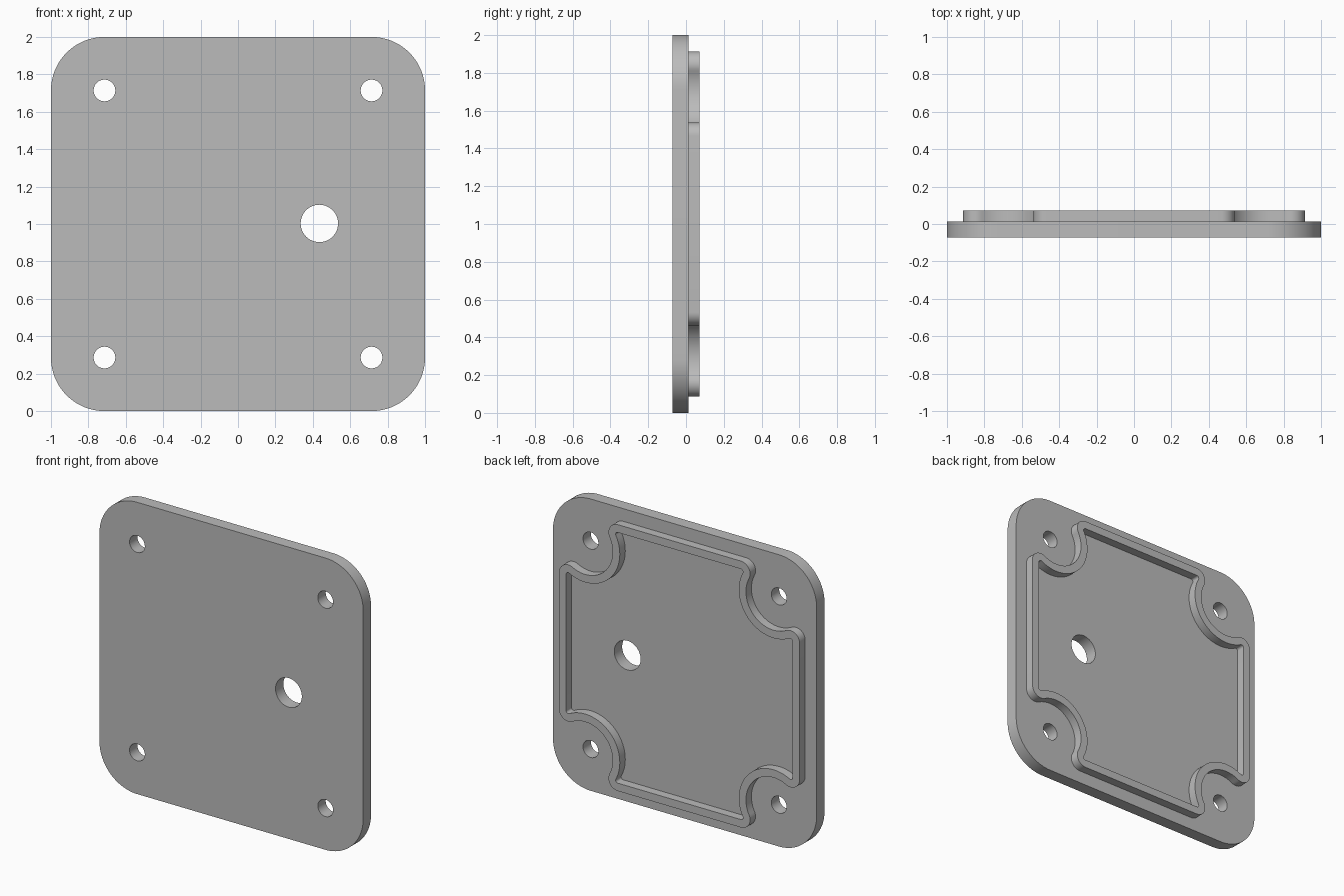
import bpy
import bmesh
from math import sin, cos, pi, atan2, hypot, radians

cube = bpy.data.objects.get("Cube")
if cube:
    bpy.data.objects.remove(cube, do_unlink=True)

BACK, FRONT, STEP = 0.0725, -0.0725, 0.013   # depths along y
HOLE = 0.714                                 # screw hole offset from the middle
EDGE, LIP, FILLET, WALL = 0.913, 0.537, 0.07, 0.054

grey = bpy.data.materials.new("light grey")
grey.use_nodes = True
colour = (0.5, 0.5, 0.5, 1)
grey.diffuse_color = colour
grey.node_tree.nodes["Principled BSDF"].inputs["Base Color"].default_value = colour


def arc(cx, cy, r, start, end, steps):
    angles = [start + (end - start) * i / steps for i in range(steps + 1)]
    return [(cx + r * cos(a), cy + r * sin(a)) for a in angles]


def circle(cx, cy, r, steps=48):
    return arc(cx, cy, r, 0, 2 * pi, steps)[:-1]


def four_corners(corner):
    """Repeat one corner by quarter turns to close the outline."""
    outline = []
    for _ in range(4):
        outline += corner
        corner = [(-y, x) for x, y in corner]
    return outline


def rim_outline(inset):
    """Straight sides, rounded ends and a scoop around each screw hole."""
    far, near = EDGE - FILLET, LIP - FILLET
    dx, dy = HOLE - far, HOLE - near
    toward = atan2(dy, dx)
    scoop = hypot(dx, dy) - FILLET + inset
    r = FILLET - inset
    start = toward - pi
    corner = arc(far, near, r, 0, toward, 12)
    corner += arc(HOLE, HOLE, scoop, start, -pi * 1.5 - start, 32)[1:-1]
    corner += arc(near, far, r, pi / 2 - toward, pi / 2, 12)
    return four_corners(corner)


def slab(name, outlines, y0, y1):
    """Extrude the first outline, with the others as openings, from y0 to y1."""
    curve = bpy.data.curves.new(name, "CURVE")
    curve.dimensions = "2D"
    curve.fill_mode = "BOTH"
    curve.extrude = (y1 - y0) / 2
    for outline in outlines:
        spline = curve.splines.new("POLY")
        spline.points.add(len(outline) - 1)
        for point, (x, y) in zip(spline.points, outline):
            point.co = (x, y, 0, 1)
        spline.use_cyclic_u = True
    helper = bpy.data.objects.new(name + "_profile", curve)
    bpy.context.collection.objects.link(helper)
    bpy.context.view_layer.update()
    mesh = bpy.data.meshes.new_from_object(
        helper.evaluated_get(bpy.context.evaluated_depsgraph_get()))
    bpy.data.objects.remove(helper, do_unlink=True)

    bm = bmesh.new()
    bm.from_mesh(mesh)
    bmesh.ops.remove_doubles(bm, verts=bm.verts, dist=0.0001)
    # stand the profile upright
    for v in bm.verts:
        x, y, z = v.co
        v.co = (x, (y0 + y1) / 2 - z, y + 1)
    bmesh.ops.recalc_face_normals(bm, faces=bm.faces)
    bm.to_mesh(mesh)
    bm.free()

    mesh.materials.clear()
    mesh.materials.append(grey)
    obj = bpy.data.objects.new(name, mesh)
    bpy.context.collection.objects.link(obj)
    bpy.ops.object.select_all(action="DESELECT")
    obj.select_set(True)
    bpy.context.view_layer.objects.active = obj
    bpy.ops.object.shade_smooth_by_angle(angle=radians(30))
    return obj


# Cover plate with four screw holes and one cable hole
plate_outline = four_corners(arc(HOLE, HOLE, 1 - HOLE, 0, pi / 2, 24))
holes = [circle(sx * HOLE, sz * HOLE, 0.058) for sx in (-1, 1) for sz in (-1, 1)]
holes.append(circle(0.435, 0.003, 0.1))
slab("cover_plate", [plate_outline] + holes, FRONT, STEP)

# Raised locating rim on the back, sunk slightly into the plate
slab("locating_rim", [rim_outline(0), rim_outline(WALL)], STEP - 0.004, BACK)
